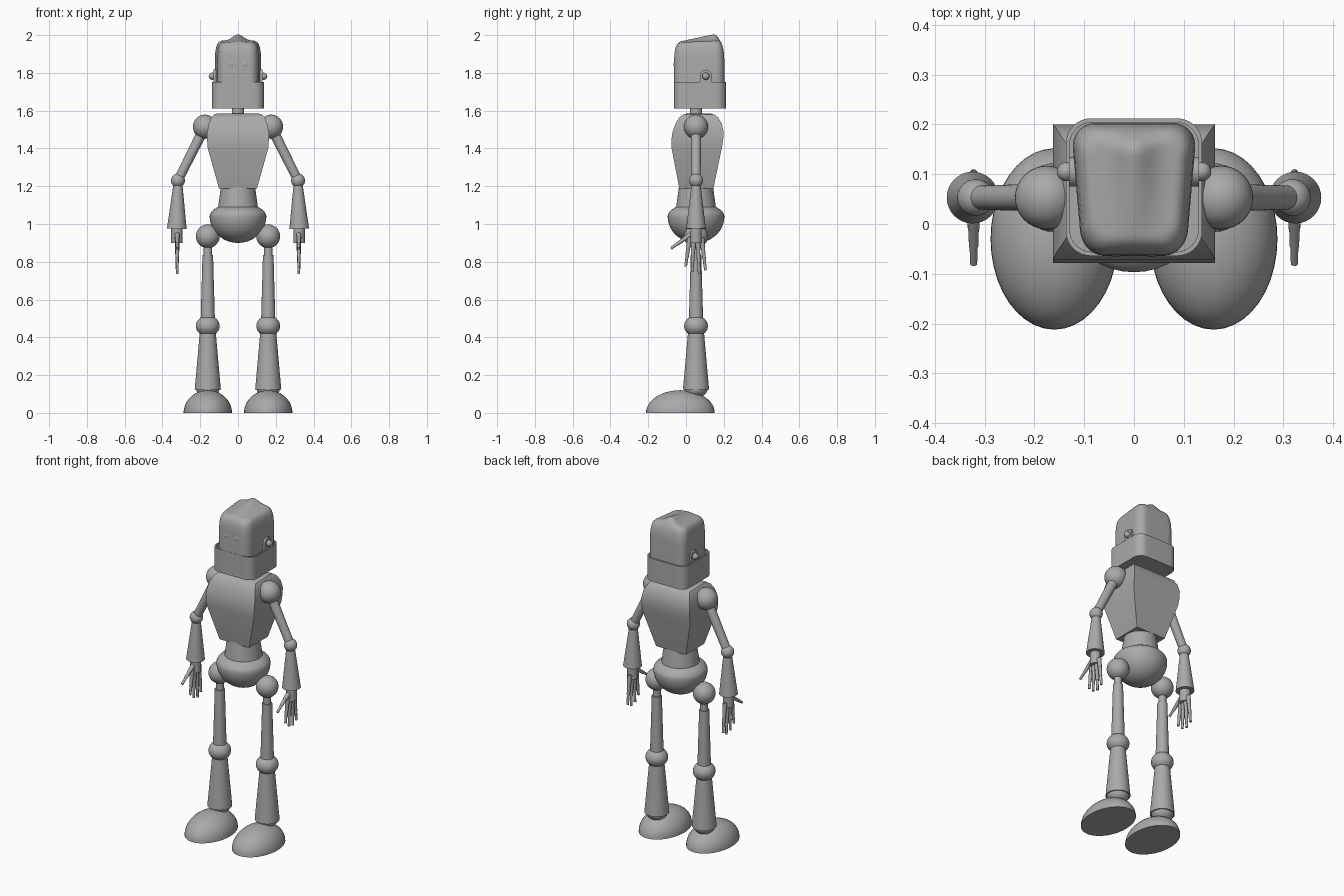
import bpy, bmesh, math
from mathutils import Vector

if "Cube" in bpy.data.objects:
    bpy.data.objects.remove(bpy.data.objects["Cube"], do_unlink=True)

grey = bpy.data.materials.new("plain_grey")
grey.use_nodes = True
COLOUR = (0.4, 0.4, 0.4, 1)
grey.diffuse_color = COLOUR
grey.node_tree.nodes["Principled BSDF"].inputs["Base Color"].default_value = COLOUR
MID = 0.053  # depth of the body axis


def finish(name, bm, angle=40):
    bmesh.ops.recalc_face_normals(bm, faces=bm.faces)
    mesh = bpy.data.meshes.new(name)
    bm.to_mesh(mesh)
    bm.free()
    ob = bpy.data.objects.new(name, mesh)
    bpy.context.collection.objects.link(ob)
    mesh.materials.append(grey)
    bpy.ops.object.select_all(action='DESELECT')
    ob.select_set(True)
    bpy.context.view_layer.objects.active = ob
    bpy.ops.object.shade_smooth_by_angle(angle=math.radians(angle))
    return ob


def loft(name, rings, angle=40):
    """Skin a stack of closed rings and cap both ends."""
    bm = bmesh.new()
    loops = [[bm.verts.new(p) for p in ring] for ring in rings]
    n = len(loops[0])
    for a, b in zip(loops, loops[1:]):
        for i in range(n):
            j = (i + 1) % n
            bm.faces.new((a[i], a[j], b[j], b[i]))
    bm.faces.new(loops[0])
    bm.faces.new(loops[-1])
    return finish(name, bm, angle)


def ball(name, centre, r, scale=(1, 1, 1)):
    bm = bmesh.new()
    bmesh.ops.create_uvsphere(bm, u_segments=32, v_segments=20, radius=r)
    for v in bm.verts:
        v.co = Vector(centre) + v.co * Vector(scale)
    return finish(name, bm)


def rod(name, p, q, r1, r2, sides=32):
    """Tapered cylinder from p to q."""
    p, q = Vector(p), Vector(q)
    turn = (q - p).to_track_quat('Z', 'Y')

    def ring(c, r):
        return [c + turn @ Vector((r * math.cos(t), r * math.sin(t), 0))
                for t in (math.tau * i / sides for i in range(sides))]
    return loft(name, [ring(p, r1), ring(q, r2)])


def lathe(name, profile, sides=40):
    return loft(name, [[(r * math.cos(math.tau * i / sides),
                         MID + r * math.sin(math.tau * i / sides), z)
                        for i in range(sides)] for r, z in profile])


def rounded_rect(hx, hy, r, steps=8):
    pts = []
    for k, (sx, sy) in enumerate(((1, 1), (-1, 1), (-1, -1), (1, -1))):
        for i in range(steps + 1):
            t = math.pi / 2 * (k + i / steps)
            pts.append((sx * (hx - r) + r * math.cos(t), sy * (hy - r) + r * math.sin(t)))
    # extra points along the straight runs
    out = []
    for a, b in zip(pts, pts[1:] + pts[:1]):
        cuts = 8 if math.dist(a, b) > 0.03 else 1
        out += [(a[0] + (b[0] - a[0]) * i / cuts, a[1] + (b[1] - a[1]) * i / cuts)
                for i in range(cuts)]
    return out


# Head: tapered toward the face, with a soft wedge crest on the crown
HEAD_Y = 0.07


def head_point(x, y, s, z):
    x, y = x * s, y * s
    x *= 0.91 + 0.09 * y / 0.132
    y += HEAD_Y
    if s < 0.95:
        ramp = min(max((y + 0.06) / 0.2, 0), 1) * min(max((0.185 - y) / 0.03, 0), 1)
        z += 0.006 * (y - HEAD_Y) / 0.13 + 0.034 * ramp * math.exp(-(x / 0.04) ** 2)
    return (x, y, z)


outline = rounded_rect(0.127, 0.133, 0.05)
crown = [(1, 1.63), (1, 1.87), (0.985, 1.905), (0.95, 1.932), (0.9, 1.95), (0.83, 1.96)]
crown += [(s / 100, 1.966) for s in range(75, 0, -8)]
loft("head", [[head_point(x, y, s, z) for x, y in outline] for s, z in crown])

# Jaw: open cup around the lower head
outer, inner = rounded_rect(0.137, 0.138, 0.05), rounded_rect(0.129, 0.13, 0.045)
cup = [(outer, 1.612), (outer, 1.752), (inner, 1.752), (inner, 1.64)]
loft("jaw", [[(x, y + 0.074, z) for x, y in pts] for pts, z in cup])

# Neck, waist and pelvis
rod("neck", (0, MID, 1.56), (0, MID, 1.64), 0.033, 0.033)
lathe("waist", [(0.105, 1.09), (0.09, 1.2)])
dome = [(0.15 * math.cos(t), 1.04 + (0.14 if t < 0 else 0.07) * math.sin(t))
        for t in (math.radians(a) for a in range(-87, 88, 6))]
lathe("pelvis", dome)

# Torso: square section with a curved outline (half width, front, back, z)
shape = [(0.1, -0.035, 0.145, 1.187), (0.16, -0.076, 0.189, 1.4), (0.163, -0.078, 0.196, 1.44),
         (0.163, -0.072, 0.2, 1.485), (0.155, -0.056, 0.19, 1.53), (0.142, -0.037, 0.171, 1.563),
         (0.128, -0.015, 0.15, 1.579), (0.11, 0.005, 0.13, 1.585)]
loft("torso", [[(-w, f, z), (w, f, z), (w, b, z), (-w, b, z)] for w, f, b, z in shape], 28)

for side, s in (("left", 1), ("right", -1)):
    def at(x, y, z):
        return (s * x, y, z)

    # Face details
    ball(side + "_eye", at(0.036, -0.036, 1.845), 0.03)
    ball(side + "_ear_knob", at(0.136, 0.105, 1.782), 0.019)
    arch = [(0.03 * math.cos(t), 0.03 * math.sin(t)) for t in
            (math.pi * i / 12 for i in range(13))] + [(-0.03, -0.05), (0.03, -0.05)]
    loft(side + "_ear_plate", [[at(x, 0.105 + a, 1.787 + b) for a, b in arch]
                               for x in (0.1, 0.13)])

    # Arm
    shoulder, elbow = at(0.175, MID, 1.515), at(0.318, MID, 1.23)
    ball(side + "_shoulder", shoulder, 0.064)
    rod(side + "_upper_arm", shoulder, elbow, 0.028, 0.024)
    ball(side + "_elbow", elbow, 0.037)
    rod(side + "_forearm", at(0.318, MID, 1.21), at(0.324, MID, 0.975), 0.024, 0.052)

    # Hand: palm, four fingers and a thumb, each of three shrinking joints
    rod(side + "_palm", at(0.324, MID, 0.98), at(0.324, MID, 0.9), 0.03, 0.03)
    digits = [("finger_1", 0.02, 0.93, -0.002, 0.775), ("finger_2", 0.04, 0.92, 0.032, 0.745),
              ("finger_3", 0.062, 0.92, 0.07, 0.735), ("finger_4", 0.083, 0.93, 0.103, 0.755),
              ("thumb", 0.025, 0.945, -0.08, 0.87)]
    for name, y0, z0, y1, z1 in digits:
        a, b = Vector(at(0.322, y0, z0)), Vector(at(0.322, y1, z1))
        for k, r in enumerate((0.013, 0.0105, 0.008)):
            rod(f"{side}_{name}_joint_{k + 1}", a.lerp(b, k / 3), a.lerp(b, (k + 1) / 3),
                r, r * 0.9, 16)

    # Leg
    ball(side + "_hip", at(0.16, MID, 0.935), 0.063)
    rod(side + "_hip_pin", at(0.16, MID, 0.9), at(0.16, MID, 0.82), 0.022, 0.022)
    rod(side + "_thigh", at(0.16, MID, 0.835), at(0.16, MID, 0.48), 0.028, 0.038)
    ball(side + "_knee", at(0.16, MID, 0.46), 0.063, (1, 1, 0.87))
    rod(side + "_shin", at(0.16, MID, 0.43), at(0.16, MID, 0.125), 0.042, 0.069)
    ball(side + "_ankle", at(0.16, MID, 0.13), 0.062, (1, 1, 0.8))

    # Foot: half egg with a flat sole
    bm = bmesh.new()
    bmesh.ops.create_uvsphere(bm, u_segments=40, v_segments=24, radius=1)
    cut = bmesh.ops.bisect_plane(bm, geom=bm.verts[:] + bm.edges[:] + bm.faces[:], dist=1e-4,
                                 plane_co=(0, 0, 0), plane_no=(0, 0, -1), clear_outer=True)
    bmesh.ops.holes_fill(bm, edges=[e for e in bm.edges if e.is_boundary], sides=0)
    for v in bm.verts:
        v.co = (s * 0.16 + v.co.x * 0.128, -0.03 + v.co.y * 0.182, v.co.z * 0.12)
    finish(side + "_foot", bm)
